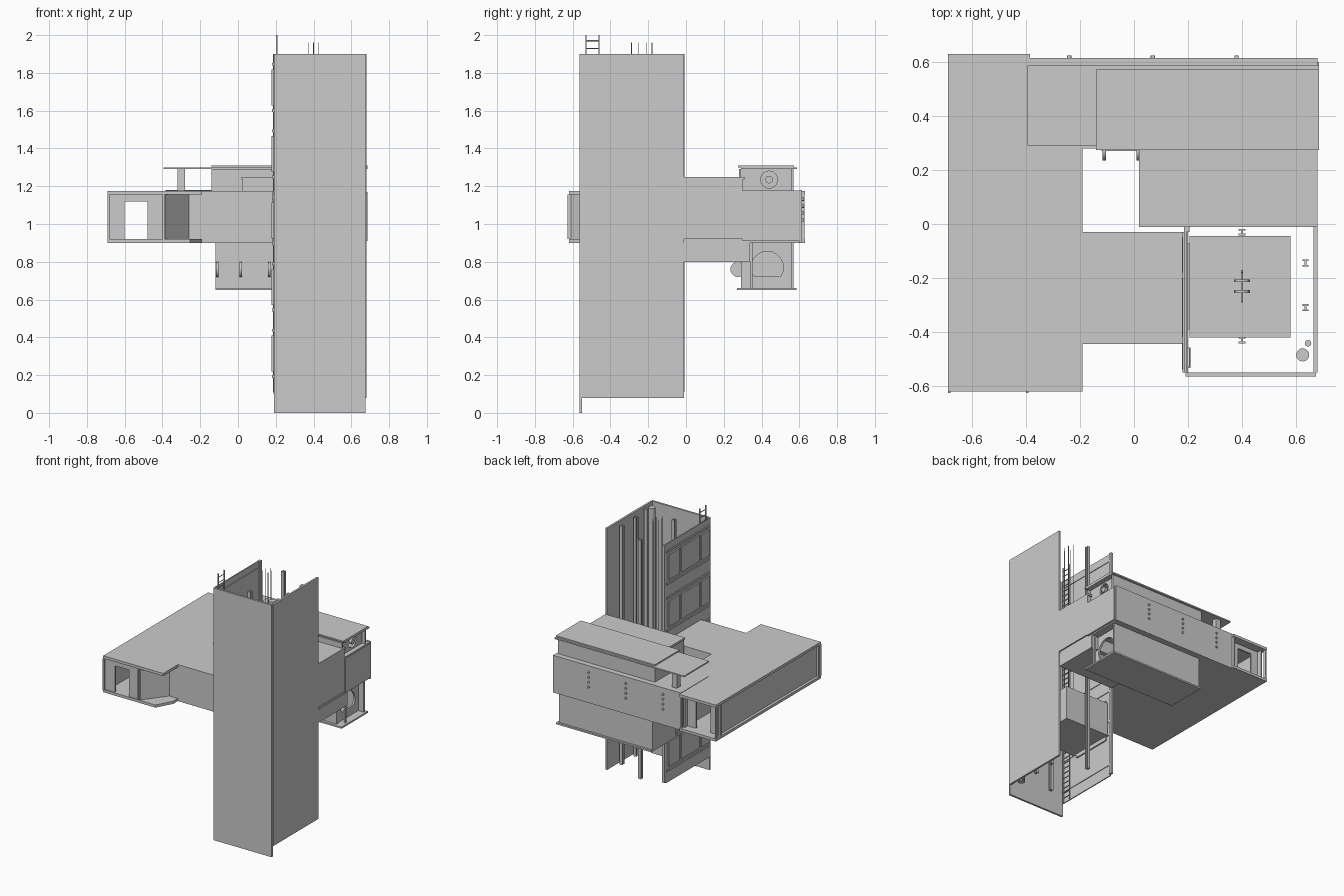
import bpy, bmesh, math

old = bpy.data.objects.get("Cube")
if old:
    bpy.data.objects.remove(old)

grey = bpy.data.materials.new("plain grey")
grey.use_nodes = True
colour = (0.6, 0.6, 0.6, 1)
grey.diffuse_color = colour
grey.node_tree.nodes["Principled BSDF"].inputs["Base Color"].default_value = colour


def finish(bm, name):
    bmesh.ops.recalc_face_normals(bm, faces=bm.faces)
    mesh = bpy.data.meshes.new(name)
    bm.to_mesh(mesh)
    bm.free()
    mesh.materials.append(grey)
    obj = bpy.data.objects.new(name, mesh)
    bpy.context.collection.objects.link(obj)
    return obj


def prism(name, outline, z0, z1):
    bm = bmesh.new()
    low = bm.faces.new([bm.verts.new((x, y, z0)) for x, y in outline])
    ext = bmesh.ops.extrude_face_region(bm, geom=[low], use_keep_orig=True)
    for v in ext["geom"]:
        if isinstance(v, bmesh.types.BMVert):
            v.co.z = z1
    return finish(bm, name)


def box(name, x, y, z):
    return prism(name, [(x[0], y[0]), (x[1], y[0]), (x[1], y[1]), (x[0], y[1])], *z)


def rod(name, r, centre, depth, axis="z", sides=12):
    bm = bmesh.new()
    bmesh.ops.create_cone(bm, cap_ends=True, segments=sides, radius1=r, radius2=r, depth=depth)
    obj = finish(bm, name)
    obj.location = centre
    obj.rotation_euler = {"x": (0, math.pi / 2, 0), "y": (math.pi / 2, 0, 0), "z": (0, 0, 0)}[axis]
    for p in obj.data.polygons:
        p.use_smooth = len(p.vertices) == 4
    return obj


def cut(obj, cutter):
    cutter.hide_render = True
    cutter.hide_set(True)
    cutter.display_type = "WIRE"
    mod = obj.modifiers.new("opening", "BOOLEAN")
    mod.operation = "DIFFERENCE"
    mod.solver = "EXACT"
    mod.object = cutter


# Tower walls
box("tower_front_wall", (0.19, 0.675), (-0.565, -0.55), (0, 1.9))
box("tower_side_wall", (0.665, 0.68), (-0.55, -0.01), (0.08, 1.9))
box("tower_door_wall", (0.187, 0.195), (-0.55, -0.03), (0.1, 1.9))
box("tower_corner_column", (0.185, 0.205), (-0.03, -0.008), (0.11, 1.9))

# Raised panels and ledges on the door wall
for k in range(5):
    z = 0.22 + 0.352 * k
    for n, (a, b) in enumerate([(-0.54, -0.44), (-0.42, -0.2), (-0.18, -0.05)]):
        box(f"wall_panel_{k}_{n}", (0.177, 0.188), (a, b), (z, z + 0.19))
    box(f"wall_ledge_{k}", (0.18, 0.2), (-0.55, -0.03), (z + 0.21, z + 0.225))
    box(f"wall_sill_{k}", (0.18, 0.2), (-0.55, -0.03), (z - 0.035, z - 0.02))

# Lift rails with an I section
for n, (x, y, turned) in enumerate([(0.4, -0.03, 1), (0.4, -0.43, 1), (0.635, -0.145, 0), (0.635, -0.31, 0)]):
    for s in (-1, 1):
        if turned:
            box(f"rail_flange_{n}_{s}", (x - 0.013, x + 0.013), (y + s * 0.009 - 0.003, y + s * 0.009 + 0.003), (0.08, 1.88))
        else:
            box(f"rail_flange_{n}_{s}", (x - 0.011, x + 0.011), (y + s * 0.01 - 0.003, y + s * 0.01 + 0.003), (0.08, 1.88))
    box(f"rail_web_{n}", (x - 0.004, x + 0.004), (y - 0.008, y + 0.008), (0.08, 1.88))

# Pipes, lift car, sheaves and cables
rod("large_pipe", 0.024, (0.625, -0.485, 0.99), 1.8, sides=20)
rod("small_pipe", 0.012, (0.645, -0.442, 0.99), 1.8)
box("lift_car", (0.205, 0.58), (-0.42, -0.045), (0.43, 0.69))
box("lift_door_track", (0.195, 0.205), (-0.39, -0.07), (0.4, 0.72))
rod("sheave_axle", 0.004, (0.4, -0.23, 0.75), 0.12, "y")
for n, y in enumerate((-0.25, -0.21)):
    rod(f"sheave_{n}", 0.03, (0.4, y, 0.75), 0.01, "y", 20)
    for x in (0.375, 0.425):
        rod(f"cable_{n}_{x}", 0.002, (x, y, 1.36), 1.2, sides=6)
for y in (-0.288, -0.18):
    rod(f"cable_{y}", 0.002, (0.4, y, 1.33), 1.26, sides=6)

# Ladder
for y in (-0.53, -0.46):
    box(f"ladder_rail_{y}", (0.202, 0.21), (y - 0.003, y + 0.003), (0.1, 2))
for k in range(47):
    rod(f"ladder_rung_{k}", 0.003, (0.206, -0.495, 0.13 + 0.04 * k), 0.07, "y", 6)

# Long wing: roof, floor and outer walls
roof = [(-0.69, -0.62), (-0.19, -0.62), (-0.19, 0.28), (-0.385, 0.28), (-0.385, 0.63), (-0.69, 0.63)]
floor = [(-0.69, -0.62), (-0.255, -0.62), (-0.19, -0.5)] + roof[2:]
prism("wing_roof", roof, 1.155, 1.175)
prism("wing_floor", floor, 0.9, 0.92)
box("wing_outer_wall", (-0.67, -0.66), (-0.6, 0.6), (0.92, 1.155))
box("wing_inner_wall", (-0.2, -0.19), (-0.03, 0.28), (0.92, 1.155))
box("wing_partition", (-0.41, -0.4), (-0.6, 0.6), (0.92, 1.155))
for name, y in (("front", -0.605), ("back", 0.56)):
    for n, x in enumerate([(-0.685, -0.6), (-0.48, -0.4)]):
        box(f"{name}_end_wall_{n}", x, (y - 0.006, y + 0.006), (0.92, 1.155))
    box(f"{name}_lintel", (-0.6, -0.48), (y - 0.006, y + 0.006), (1.12, 1.155))
for y in (-0.617, 0.617):
    for x in (-0.685, -0.395):
        box(f"wing_corner_post_{x}_{y}", (x - 0.005, x + 0.005), (y - 0.01, y + 0.01), (0.92, 1.155))
prism("slanted_entry_wall", [(-0.385, -0.61), (-0.255, -0.44), (-0.27, -0.44), (-0.4, -0.61)], 0.92, 1.155)

# Link between the wing and the tower
box("link_front_wall", (-0.265, 0.186), (-0.445, -0.43), (0.9, 1.155))
box("link_back_wall", (-0.19, 0.186), (-0.045, -0.03), (0.9, 1.155))
box("link_roof", (-0.19, 0.186), (-0.445, -0.03), (1.155, 1.175))
box("link_floor", (-0.19, 0.186), (-0.445, -0.03), (0.9, 0.92))

# Corridor behind the tower
box("corridor", (0.025, 0.67), (-0.01, 0.3), (0.9, 1.235))
box("corridor_roof", (0.018, 0.68), (-0.012, 0.31), (1.235, 1.25))
box("corridor_underside", (0.195, 0.675), (-0.01, 0.34), (0.8, 0.9))
box("corridor_side_plate", (0.67, 0.68), (-0.01, 0.3), (0.92, 1.235))

# Main back block with its big rear panel
box("back_block", (-0.385, 0.67), (0.28, 0.6), (0.9, 1.165))
box("back_block_roof", (-0.385, 0.68), (0.28, 0.605), (1.165, 1.178))
box("rear_panel", (-0.385, 0.68), (0.6, 0.615), (0.9, 1.18))
box("block_end_frame", (0.67, 0.685), (0.3, 0.6), (0.91, 1.17))
for x in (-0.24, 0.07, 0.38):
    for k in range(4):
        rod(f"rear_peg_{x}_{k}", 0.008, (x, 0.618, 1.02 + 0.037 * k), 0.012, "y")

# Upper storey with overhanging roof
box("upper_front_wall", (-0.14, 0.67), (0.28, 0.292), (1.178, 1.29))
box("upper_back_wall", (-0.14, 0.67), (0.555, 0.57), (1.178, 1.29))
box("upper_inner_end", (-0.14, -0.128), (0.292, 0.555), (1.178, 1.29))
box("upper_roof_slab", (-0.395, 0.685), (0.29, 0.587), (1.29, 1.3))
box("upper_roof_cap", (-0.14, 0.685), (0.275, 0.572), (1.3, 1.31))
box("overhang_pillar", (-0.32, -0.28), (0.525, 0.565), (1.178, 1.29))
upper_end = box("upper_outer_end", (0.63, 0.645), (0.292, 0.555), (1.178, 1.29))
cut(upper_end, rod("upper_window_cutter", 0.045, (0.64, 0.44, 1.235), 0.1, "x", 24))
rod("upper_window_hub", 0.02, (0.64, 0.44, 1.235), 0.02, "x", 20)

# Lower storey with an arched end
box("lower_floor", (-0.12, 0.675), (0.27, 0.585), (0.65, 0.662))
box("lower_front_wall", (-0.12, 0.62), (0.29, 0.305), (0.662, 0.9))
box("lower_back_wall", (-0.12, 0.66), (0.555, 0.57), (0.662, 0.9))
box("lower_inner_end", (-0.12, -0.105), (0.305, 0.555), (0.662, 0.9))
box("lower_end_post", (0.645, 0.66), (0.34, 0.352), (0.662, 0.9))
lower_end = box("lower_outer_end", (0.6, 0.615), (0.305, 0.555), (0.662, 0.9))
arch = [(0.085 * math.cos(t), 0.085 * math.sin(t)) for t in [math.radians(-33 + 246 * i / 24) for i in range(25)]]
arch_cutter = prism("arch_cutter", [(-v, u) for u, v in arch], -0.1, 0.1)
arch_cutter.rotation_euler = (0, math.pi / 2, 0)
arch_cutter.location = (0.61, 0.43, 0.77)
cut(lower_end, arch_cutter)
for x in (-0.11, 0.015, 0.165):
    rod(f"lower_bracket_{x}", 0.04, (x, 0.275, 0.76), 0.012, "x", 20)
